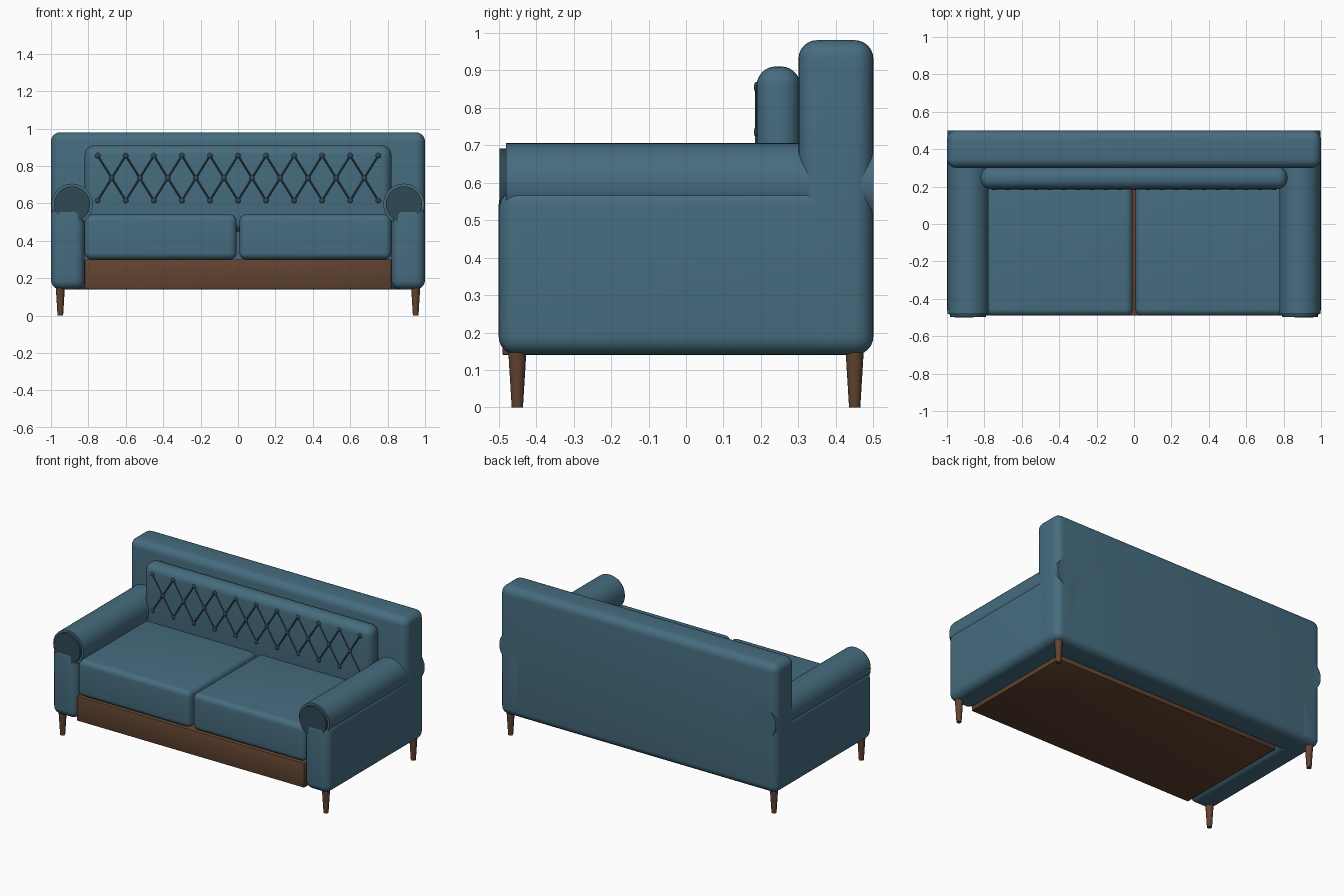
import bpy, bmesh, math
from mathutils import Matrix, Vector

cube = bpy.data.objects.get("Cube")
if cube:
    bpy.data.objects.remove(cube, do_unlink=True)


def material(name, rgb):
    m = bpy.data.materials.new(name)
    m.use_nodes = True
    m.diffuse_color = (*rgb, 1)
    bsdf = next(n for n in m.node_tree.nodes if n.type == 'BSDF_PRINCIPLED')
    bsdf.inputs["Base Color"].default_value = (*rgb, 1)
    bsdf.inputs["Roughness"].default_value = 0.7
    return m


TEAL = material("teal_fabric", (0.061, 0.150, 0.212))
DARK = material("dark_teal_trim", (0.030, 0.065, 0.090))
WOOD = material("brown_wood", (0.118, 0.056, 0.029))


def finish(bm, name, mat):
    """Turn a bmesh into a named, shaded object."""
    me = bpy.data.meshes.new(name)
    bmesh.ops.recalc_face_normals(bm, faces=bm.faces)
    bm.to_mesh(me)
    bm.free()
    me.materials.append(mat)
    ob = bpy.data.objects.new(name, me)
    bpy.context.collection.objects.link(ob)
    bpy.ops.object.select_all(action='DESELECT')
    ob.select_set(True)
    bpy.context.view_layer.objects.active = ob
    bpy.ops.object.shade_smooth_by_angle(angle=math.radians(35))
    return ob


def rounded_box(name, lo, hi, radius, mat, segments=6):
    """Box between two corners with all edges rounded."""
    bm = bmesh.new()
    bmesh.ops.create_cube(bm, size=1)
    lo, hi = Vector(lo), Vector(hi)
    for v in bm.verts:
        v.co = Vector(lo[i] + (v.co[i] + 0.5) * (hi[i] - lo[i]) for i in range(3))
    bmesh.ops.bevel(bm, geom=bm.edges[:], offset=radius, segments=segments,
                    profile=0.5, affect='EDGES', clamp_overlap=True)
    return finish(bm, name, mat)


def add_rod(bm, a, b, r1, r2, sides):
    """Add a (tapered) rod from point a to point b."""
    a, b = Vector(a), Vector(b)
    d = b - a
    mat = Matrix.Translation((a + b) / 2) @ d.to_track_quat('Z', 'Y').to_matrix().to_4x4()
    bmesh.ops.create_cone(bm, cap_ends=True, segments=sides, radius1=r1,
                          radius2=r2, depth=d.length, matrix=mat)


def rod(name, a, b, r1, r2, mat, sides=48):
    bm = bmesh.new()
    add_rod(bm, a, b, r1, r2, sides)
    return finish(bm, name, mat)


# Frame and backrest
rounded_box("base_frame", (-0.82, -0.49, 0.14), (0.82, 0.30, 0.30), 0.004, WOOD, 2)
rounded_box("backrest", (-1.0, 0.30, 0.14), (1.0, 0.50, 0.98), 0.05, TEAL)
rounded_box("back_cushion", (-0.82, 0.188, 0.45), (0.82, 0.305, 0.91), 0.052, TEAL)

# Mirrored parts: arms, seat cushions, legs
for side, s in (("left", 1), ("right", -1)):
    xs = sorted((s * 0.82, s * 1.0))
    rounded_box(f"{side}_arm", (xs[0], -0.5, 0.14), (xs[1], 0.5, 0.59), 0.05, TEAL)
    x, z = s * 0.887, 0.595
    rod(f"{side}_arm_roll", (x, -0.48, z), (x, 0.5, z), 0.11, 0.11, TEAL)
    rod(f"{side}_arm_end_disc", (x, -0.498, z), (x, -0.47, z), 0.096, 0.096, DARK)
    xs = sorted((s * 0.008, s * 0.82))
    rounded_box(f"{side}_seat_cushion", (xs[0], -0.49, 0.30), (xs[1], 0.22, 0.54), 0.035, TEAL)
    for end, y in (("front", -0.45), ("back", 0.45)):
        rod(f"{side}_{end}_leg", (s * 0.95, y, 0), (s * 0.95, y, 0.18),
            0.015, 0.026, WOOD, 20)

# Tufting: rows of buttons joined by diagonal seams
Y, PITCH = 0.188, 0.15
top = [(-0.75 + PITCH * i, Y, 0.855) for i in range(11)]
middle = [(-0.675 + PITCH * i, Y, 0.735) for i in range(10)]
bottom = [(x, Y, 0.615) for x, _, _ in top]

buttons = bmesh.new()
for p in top + middle + bottom:
    bmesh.ops.create_uvsphere(buttons, u_segments=12, v_segments=8, radius=0.014,
                              matrix=Matrix.Translation(p) @ Matrix.Diagonal((1, 0.5, 1, 1)))
finish(buttons, "tuft_buttons", DARK)

seams = bmesh.new()
for i, m in enumerate(middle):
    for row in (top, bottom):
        for p in row[i:i + 2]:
            add_rod(seams, m, p, 0.0045, 0.0045, 6)
finish(seams, "tuft_seams", DARK)
